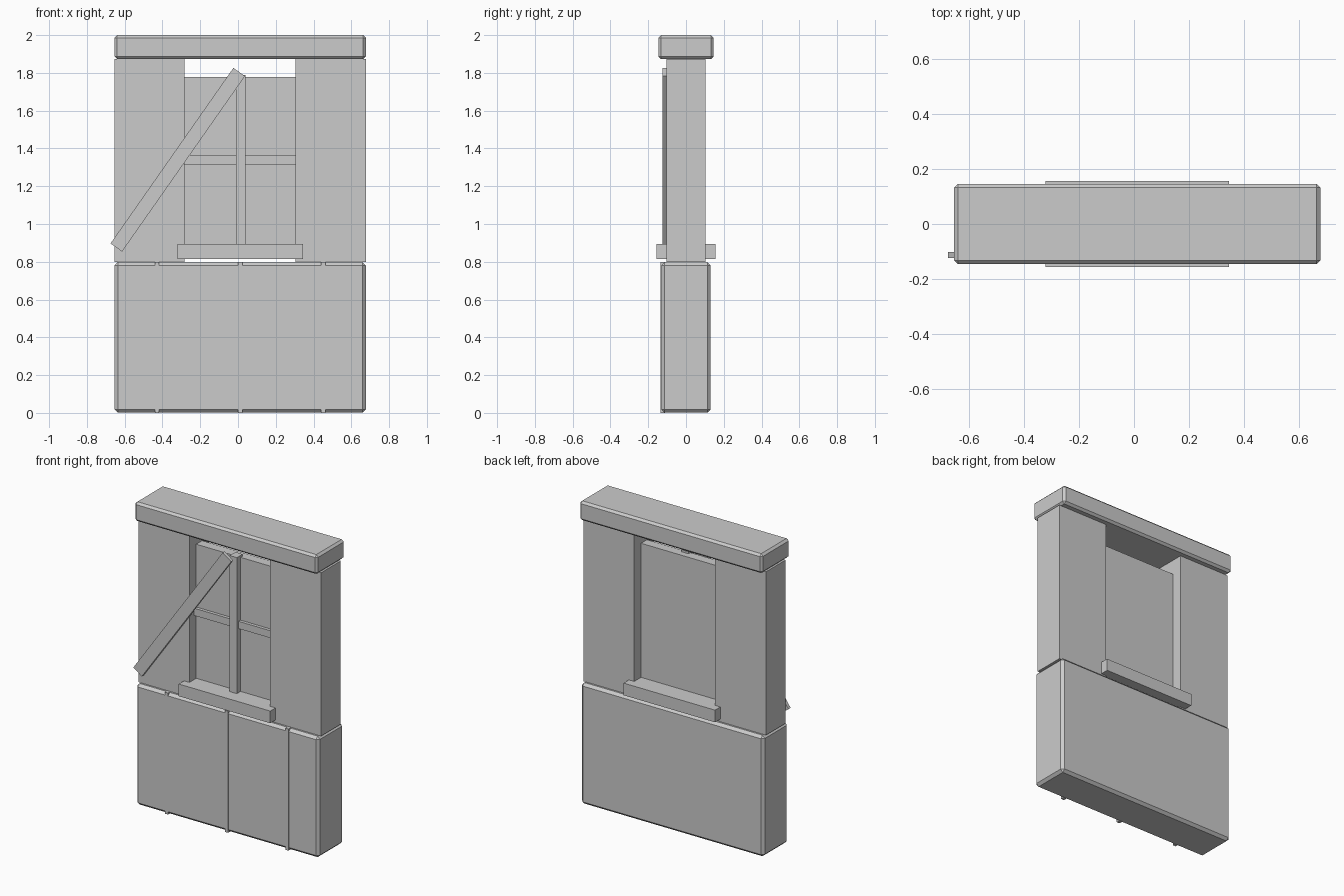
import bpy
from math import radians

# Remove the default cube
cube = bpy.data.objects.get("Cube")
if cube:
    bpy.data.objects.remove(cube, do_unlink=True)

# Single plain grey
grey = bpy.data.materials.new("plain_grey")
grey.use_nodes = True
colour = (0.6, 0.6, 0.6, 1)
grey.diffuse_color = colour
grey.node_tree.nodes["Principled BSDF"].inputs["Base Color"].default_value = colour

MID = 0.0115      # centre line of the wall
HALF = 0.665      # half width of the wall
OPENING = 0.294   # half width of the window opening


def box(name, x, y, z, bevel=0, lean=0):
    """Box spanning the (low, high) pairs, leaning by degrees about y."""
    spans = (x, y, z)
    bpy.ops.mesh.primitive_cube_add(
        size=1, location=[(a + b) / 2 for a, b in spans],
        rotation=(0, radians(lean), 0))
    ob = bpy.context.object
    ob.name = ob.data.name = name
    for v in ob.data.vertices:
        for i, (a, b) in enumerate(spans):
            v.co[i] *= b - a
    ob.data.materials.append(grey)
    if bevel:
        mod = ob.modifiers.new("Chamfer", "BEVEL")
        mod.width = bevel
        mod.segments = 1
    return ob


def around(centre, half):
    return centre - half, centre + half


# Solid chamfered base and top beam
box("base", around(MID, HALF), around(0, 0.131), (0.002, 0.798), bevel=0.017)
box("top_beam", around(MID, HALF), around(0, 0.146), (1.873, 2.0), bevel=0.014)

# Thin vertical battens on the front of the base
for side, front in (("right", -0.1305), ("middle", -0.136), ("left", -0.136)):
    step = {"right": -1, "middle": 0, "left": 1}[side]
    box("base_batten_" + side, around(MID + step * 0.44, 0.011),
        (front, -0.112), (0, 0.8))

# Walls either side of the opening
box("wall_right", (MID - HALF, MID - OPENING), around(0, 0.102), (0.798, 1.873))
box("wall_left", (MID + OPENING, MID + HALF), around(0, 0.102), (0.798, 1.873))

# Window: pane, glazing bars and through sill
box("window_pane", around(MID, OPENING), around(0, 0.031), (0.83, 1.777))
box("glazing_bar_upright", around(MID + 0.003, 0.026), (-0.07, -0.01), (0.83, 1.79))
box("glazing_bar_cross", around(MID, OPENING), (-0.052, -0.01), (1.316, 1.364))
box("window_sill", around(MID, 0.333), around(0, 0.157), (0.815, 0.895))

# Plank nailed diagonally across the front
box("diagonal_plank", around(-0.319, 0.0375), (-0.124, -0.102),
    around(1.34, 0.567), lean=35)
